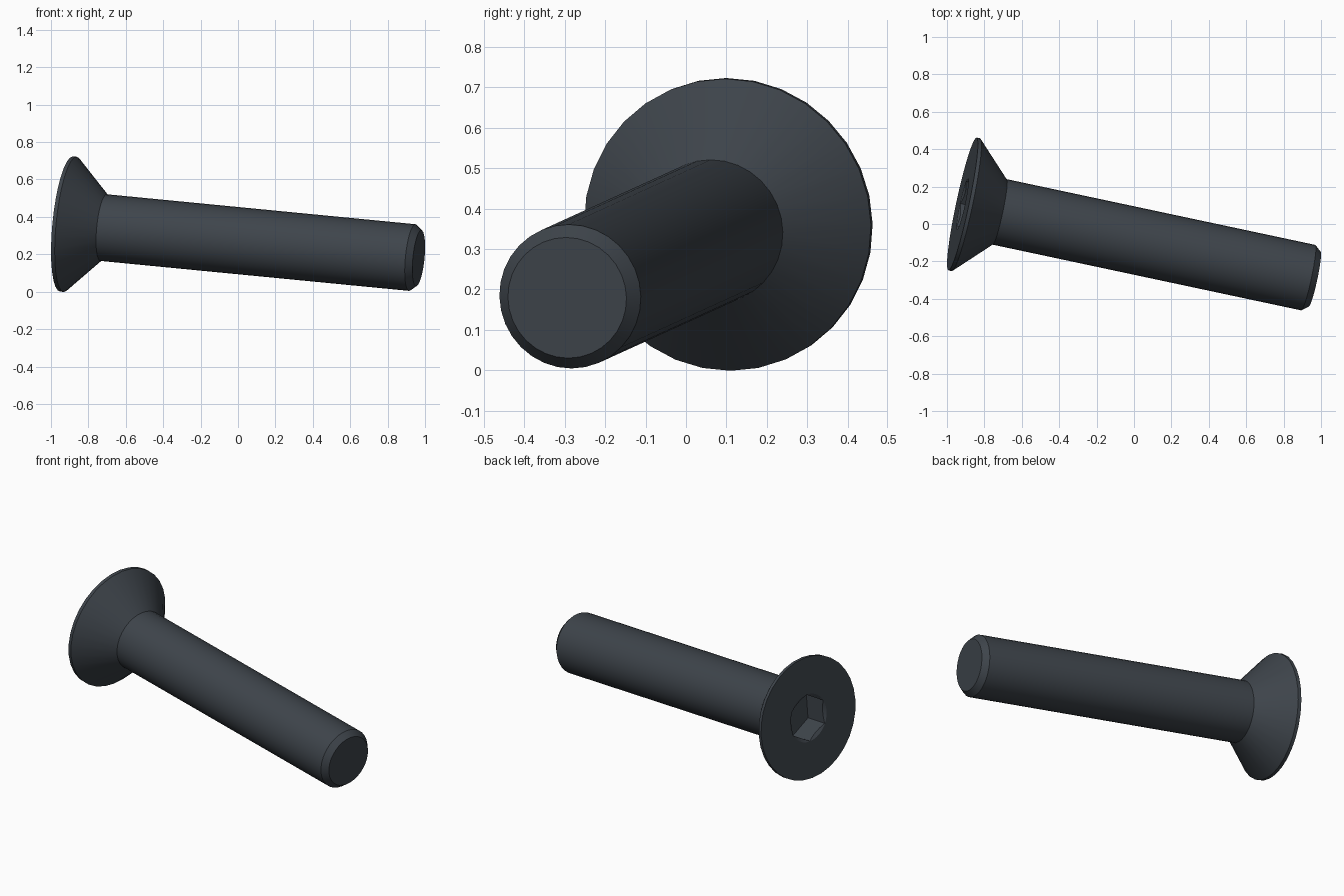
import bpy
import bmesh
from math import cos, sin, tau
from mathutils import Matrix, Vector

cube = bpy.data.objects.get("Cube")
if cube:
    bpy.data.objects.remove(cube, do_unlink=True)

steel = bpy.data.materials.new("dark_steel")
steel.use_nodes = True
COLOUR = (0.048, 0.058, 0.070, 1)
steel.diffuse_color = COLOUR
steel.node_tree.nodes["Principled BSDF"].inputs["Base Color"].default_value = COLOUR


def lathe(name, profile, sides):
    """Closed solid from (radius, height) rings about local z."""
    bm = bmesh.new()
    rings = [[bm.verts.new((r * cos(tau * i / sides), r * sin(tau * i / sides), h))
              for i in range(sides)] for r, h in profile]
    for low, high in zip(rings, rings[1:]):
        for i in range(sides):
            j = (i + 1) % sides
            bm.faces.new((low[i], low[j], high[j], high[i]))
    bm.faces.new(rings[0])
    bm.faces.new(rings[-1])
    bmesh.ops.recalc_face_normals(bm, faces=bm.faces)
    mesh = bpy.data.meshes.new(name)
    bm.to_mesh(mesh)
    bm.free()
    mesh.materials.append(steel)
    obj = bpy.data.objects.new(name, mesh)
    bpy.context.collection.objects.link(obj)
    return obj


# Countersunk head, shank and chamfered tip
LENGTH = 1.934
HEAD, SHANK, RIM = 0.363, 0.179, 0.02
screw = lathe("countersunk_screw", [
    (HEAD, 0), (HEAD, RIM), (SHANK, RIM + HEAD - SHANK),
    (SHANK, LENGTH - 0.035), (0.15, LENGTH)], 32)

# Hexagonal socket with a shallow round lead-in
cutters = [
    lathe("hex_socket_cutter", [(0.14, -0.05), (0.14, 0.14)], 6),
    lathe("lead_in_cutter", [(0.162, -0.012), (0.02, 0.07)], 32),
]
bpy.ops.object.select_all(action="DESELECT")
screw.select_set(True)
bpy.context.view_layer.objects.active = screw
for cutter in cutters:
    cutter.hide_render = True
    cut = screw.modifiers.new(cutter.name, "BOOLEAN")
    cut.operation = "DIFFERENCE"
    cut.solver = "EXACT"
    cut.object = cutter
    bpy.ops.object.modifier_apply(modifier=cut.name)
for cutter in cutters:
    bpy.data.objects.remove(cutter, do_unlink=True)
bpy.ops.object.shade_smooth_by_angle(angle=tau / 12)

# Lay the screw down so that it rests on the head rim and the tip
axis = Vector((1, -0.213, -0.097)).normalized()
side = Vector((0, 0, 1)).cross(axis).normalized()
up = axis.cross(side)
turn = Matrix((up, -side, axis)).transposed()
if turn.determinant() < 0:
    turn = Matrix((up, side, axis)).transposed()
screw.matrix_world = Matrix.Translation((-0.917, 0.107, 0.362)) @ turn.to_4x4()
